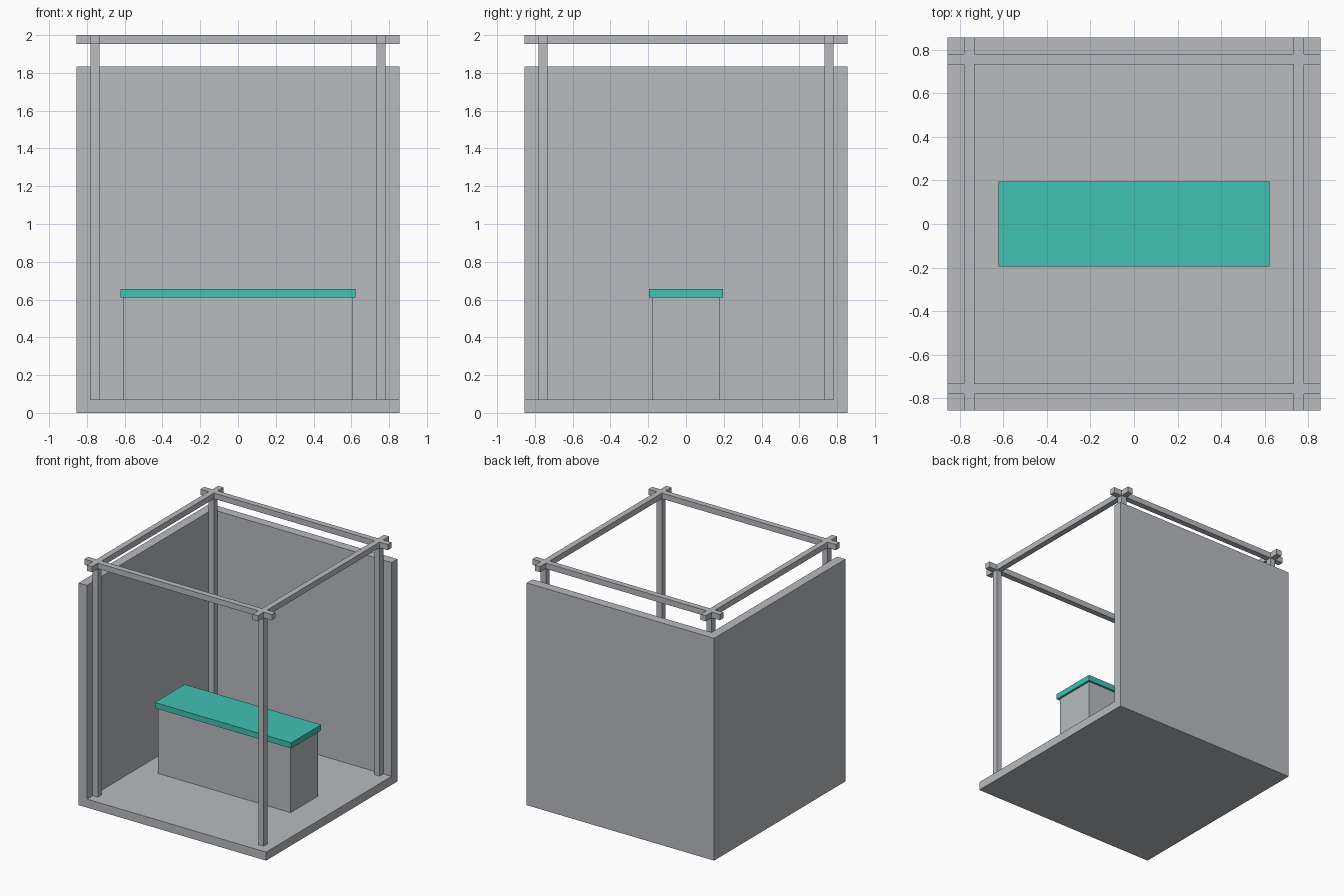
import bpy
from mathutils import Vector

cube = bpy.data.objects.get("Cube")
if cube:
    bpy.data.objects.remove(cube, do_unlink=True)


def make_material(name, color):
    mat = bpy.data.materials.new(name)
    mat.use_nodes = True
    mat.diffuse_color = color
    mat.node_tree.nodes["Principled BSDF"].inputs["Base Color"].default_value = color
    return mat


GREY = make_material("light_grey", (0.48, 0.497, 0.525, 1))
TEAL = make_material("teal", (0.054, 0.533, 0.456, 1))


def box(name, low, high, mat=GREY):
    """Box between two opposite corners."""
    low, high = Vector(low), Vector(high)
    bpy.ops.mesh.primitive_cube_add(size=1, location=(low + high) / 2)
    obj = bpy.context.object
    obj.name = name
    obj.scale = high - low
    bpy.ops.object.transform_apply(location=False, rotation=False, scale=True)
    obj.data.materials.append(mat)
    return obj


OUT = 0.855          # half width of the booth
POST_OUT = 0.78      # outer face of posts, inner face of walls
POST_IN = 0.732      # inner face of posts
FLOOR = 0.07
WALL_TOP = 1.833
BEAM_LOW = 1.953
TOP = 2.0

# Floor and the two walls
box("floor", (-POST_OUT, -OUT, 0), (OUT, POST_OUT, FLOOR))
box("right_wall", (-OUT, -OUT, 0), (-POST_OUT, OUT, WALL_TOP))
box("back_wall", (-POST_OUT, POST_OUT, 0), (OUT, OUT, WALL_TOP))

# Corner posts, cross beams and the beam ends beyond the crossings
for x_name, sx in (("left", 1), ("right", -1)):
    x0, x1 = sorted((sx * POST_IN, sx * POST_OUT))
    box(x_name + "_side_beam", (x0, -POST_IN, BEAM_LOW), (x1, POST_IN, TOP))
    for y_name, sy in (("front", -1), ("back", 1)):
        corner = y_name + "_" + x_name
        y0, y1 = sorted((sy * POST_IN, sy * POST_OUT))
        box(corner + "_post", (x0, y0, FLOOR), (x1, y1, BEAM_LOW))
        e0, e1 = sorted((sy * POST_OUT, sy * OUT))
        box(corner + "_beam_end", (x0, e0, BEAM_LOW), (x1, e1, TOP))

for y_name, sy in (("front", -1), ("back", 1)):
    y0, y1 = sorted((sy * POST_IN, sy * POST_OUT))
    box(y_name + "_beam", (-OUT, y0, BEAM_LOW), (OUT, y1, TOP))

# Counter
box("counter_body", (-0.605, -0.178, FLOOR), (0.605, 0.178, 0.61))
box("counter_top", (-0.622, -0.195, 0.61), (0.622, 0.195, 0.657), TEAL)
